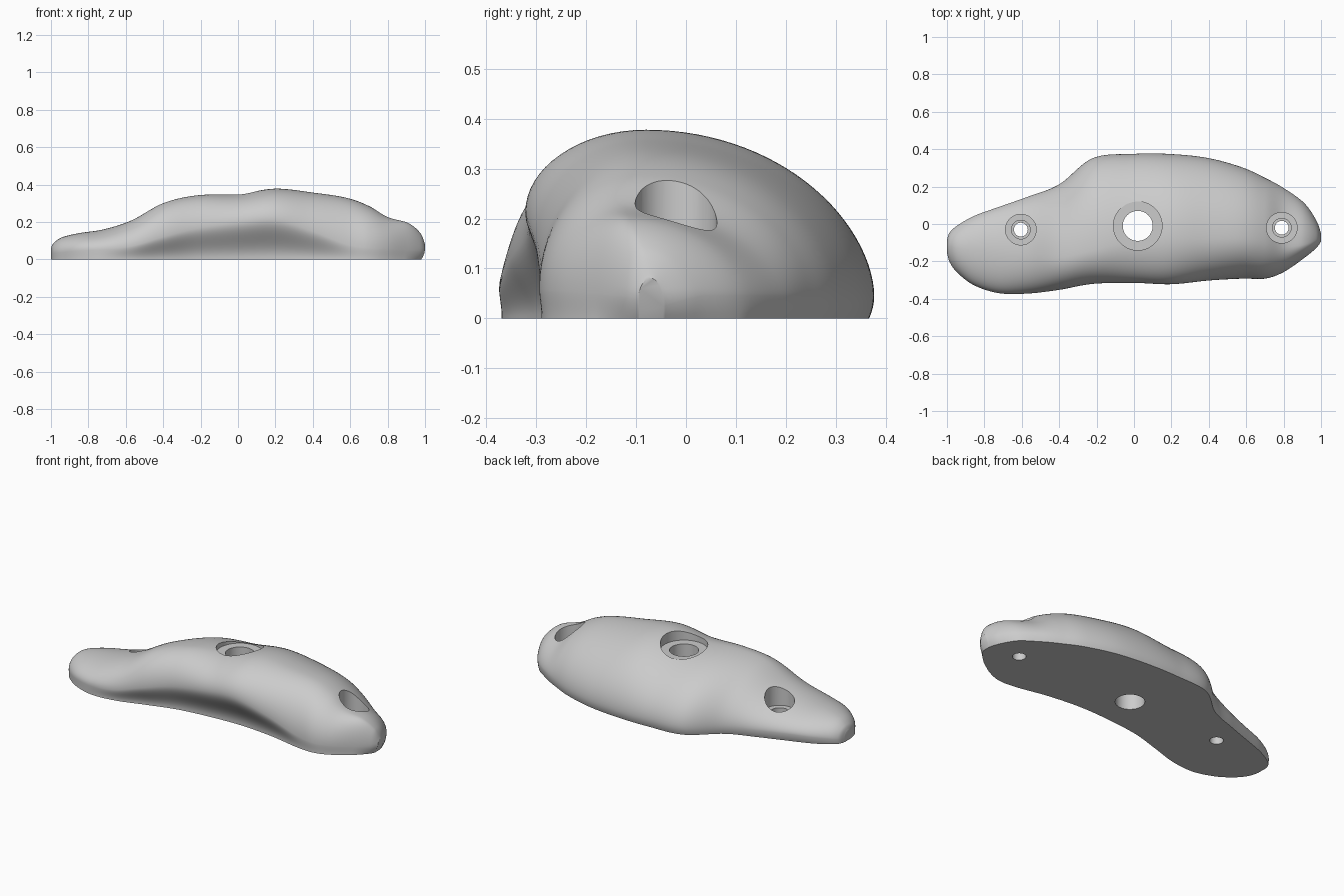
import bpy, bmesh, math

if "Cube" in bpy.data.objects:
    bpy.data.objects.remove(bpy.data.objects["Cube"])

# Stations along the length:
# x, front lip y, base front y, lip height, crest y, crest height, back y
ROWS = [
    (-1.00, -.150, -.150, .030, -.12, .060, -.085),
    (-.985, -.205, -.204, .035, -.12, .088, -.045),
    (-.94, -.265, -.264, .040, -.13, .118, -.005),
    (-.85, -.330, -.328, .050, -.14, .140, .045),
    (-.72, -.370, -.368, .055, -.15, .160, .092),
    (-.57, -.372, -.356, .070, -.17, .208, .145),
    (-.40, -.352, -.305, .120, -.18, .300, .212),
    (-.22, -.320, -.255, .165, -.14, .342, .352),
    (0.00, -.315, -.230, .195, -.09, .350, .375),
    (0.20, -.322, -.225, .210, -.08, .378, .374),
    (0.40, -.302, -.245, .150, -.08, .357, .352),
    (0.58, -.292, -.280, .080, -.08, .329, .302),
    (0.70, -.292, -.288, .060, -.09, .285, .247),
    (0.80, -.257, -.254, .055, -.12, .226, .192),
    (0.91, -.182, -.180, .050, -.11, .194, .112),
    (0.975, -.128, -.126, .045, -.085, .140, .020),
    (1.00, -.095, -.094, .040, -.070, .080, -.045),
]


def spline(t):
    """Catmull-Rom interpolation of the station rows."""
    i = min(int(t), len(ROWS) - 2)
    u = t - i
    p = [ROWS[max(0, min(len(ROWS) - 1, i + k))] for k in (-1, 0, 1, 2)]
    return [.5 * (2 * b + (c - a) * u + (2 * a - 5 * b + 4 * c - d) * u**2
                  + (3 * b - a - 3 * c + d) * u**3) for a, b, c, d in zip(*p)]


def section(t):
    """Cross-section: undercut wall, front lip, crest, long back slope."""
    x, f, bf, zl, c, h, b = spline(t)
    fall = 1.09 + .14 * math.exp(-((x - .86) / .12) ** 2)
    pts = []
    for i in range(14):
        s = i / 14
        g = (s * s * (3 - 2 * s)) ** 1.15
        pts.append((x, bf + (f - bf) * g, zl * s))
    for i in range(16):
        a = i / 16 * math.pi / 2
        pts.append((x, c + (f - c) * math.cos(a), zl + (h - zl) * math.sin(a)))
    zb = min(.045, h * .3)
    for i in range(29):
        a = i / 28 * math.pi / 2
        pts.append((x, c + (b - c) * math.sin(a),
                    zb + (h - zb) * max(0, math.cos(a)) ** fall))
    inset = .01 * min(1, (b - f) / .4)
    for i in range(1, 5):
        s = i / 4
        pts.append((x, b - inset * s * s, zb * (1 - s)))
    # Tuck the right tip in towards its base
    tuck = .02 * max(0, (x - .9) / .1)
    return [(px - tuck * max(0, 1 - z / .06) ** 2, y, z) for px, y, z in pts]


def make_object(name, bm):
    bmesh.ops.recalc_face_normals(bm, faces=bm.faces[:])
    me = bpy.data.meshes.new(name)
    bm.to_mesh(me)
    bm.free()
    ob = bpy.data.objects.new(name, me)
    bpy.context.collection.objects.link(ob)
    return ob


def loft(name, rings):
    """Skin a list of rings and cap both ends."""
    bm = bmesh.new()
    vs = [[bm.verts.new(p) for p in r] for r in rings]
    n = len(vs[0])
    for r0, r1 in zip(vs, vs[1:]):
        for j in range(n):
            k = (j + 1) % n
            bm.faces.new((r0[j], r0[k], r1[k], r1[j]))
    bm.faces.new(vs[0])
    bm.faces.new(vs[-1])
    return make_object(name, bm)


# Smooth body with a flat base
steps = 9 * (len(ROWS) - 1)
body = loft("climbing_hold_body", [section(i / 9) for i in range(steps + 1)])


# Stepped round cutters for the bolt and screw holes
def cut_hole(name, x, y, profile):
    rings = [[(x + r * math.cos(a * math.tau / 64), y + r * math.sin(a * math.tau / 64), z)
              for a in range(64)] for r, z in profile]
    cutter = loft(name, rings)
    cutter.hide_render = True
    mod = body.modifiers.new(name, 'BOOLEAN')
    mod.operation, mod.solver, mod.object = 'DIFFERENCE', 'EXACT', cutter
    bpy.context.view_layer.objects.active = body
    bpy.ops.object.modifier_apply(modifier=name)
    bpy.data.objects.remove(cutter)


cut_hole("bolt_hole", .02, -.01, [(.08, -.1), (.08, .312), (.13, .3121), (.13, .6)])
for side, x, y, z in (("left", -.605, -.03, .10), ("right", .79, -.02, .12)):
    cut_hole(side + "_screw_hole", x, y,
             [(.037, -.1), (.037, z - .03), (.05, z - .0299), (.05, z),
              (.082, z + .0001), (.082, .6)])

# Smooth shading with crisp hole rims and base edge
bpy.ops.object.select_all(action='DESELECT')
body.select_set(True)
bpy.context.view_layer.objects.active = body
bpy.ops.object.shade_smooth_by_angle(angle=math.radians(35))
